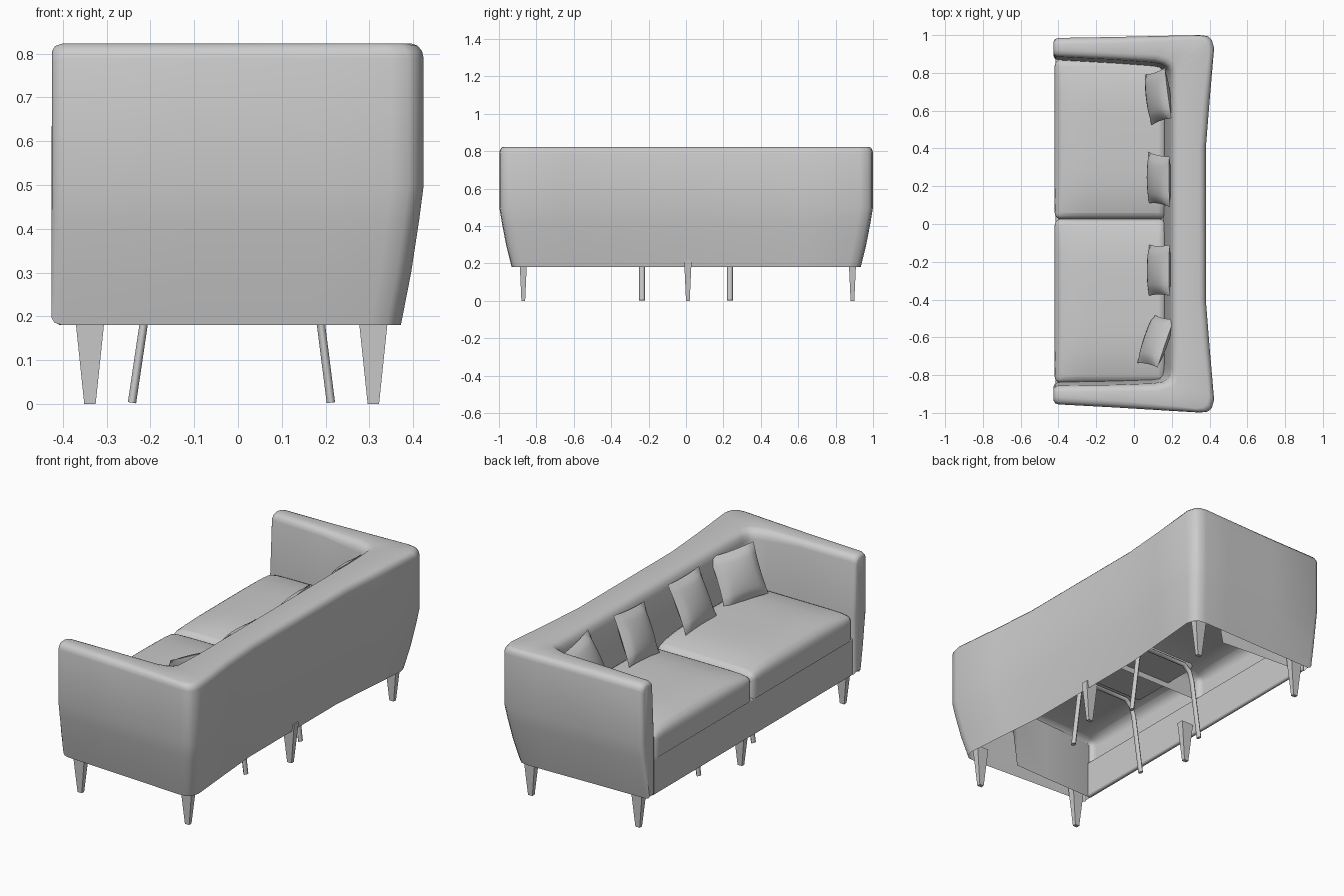
import bpy, bmesh, math
from mathutils import Matrix, Vector

if "Cube" in bpy.data.objects:
    bpy.data.objects.remove(bpy.data.objects["Cube"])


def finish(name, bm, angle=40, recalc=True):
    if recalc:
        bmesh.ops.recalc_face_normals(bm, faces=bm.faces)
    me = bpy.data.meshes.new(name)
    bm.to_mesh(me)
    bm.free()
    ob = bpy.data.objects.new(name, me)
    bpy.context.collection.objects.link(ob)
    bpy.ops.object.select_all(action='DESELECT')
    ob.select_set(True)
    bpy.context.view_layer.objects.active = ob
    bpy.ops.object.shade_smooth_by_angle(angle=math.radians(angle))
    return ob


# Upholstered shell: an open-bottomed section swept round a U-shaped plan
outer = [(-.40, .985), (-.1, .99), (.2, .997), (.35, 1.0), (.39, .994), (.412, .975), (.424, .93), (.40, .65), (.38, .4)]
in_top = [(-.40, .885), (-.1, .87), (.1, .855), (.15, .845), (.175, .83), (.19, .81), (.195, .77), (.195, .65), (.195, .4)]
in_low = [(-.40, .868), (-.1, .85), (.1, .835), (.135, .828), (.15, .81), (.155, .78), (.157, .74), (.157, .6), (.157, .4)]


def both_sides(pts):
    other = [(x, -(y - .03 * max(0, .4 - x) / .8)) for x, y in pts]
    return [Vector(p) for p in pts + other[::-1]]


def section(o, t, i, zlow, r_in):
    k = max(0, (o.x + .42) / .84)
    inward = (t - o).normalized()
    taper = lambda f: Vector((o.x - .052 * k * f, o.y * (1 - .066 * f)))
    pts = [(taper(1), .18), (taper(.55), .3), (taper(.2), .42), (o, .5), (o, .788)]
    for a in (30, 60, 90):
        a = math.radians(a)
        pts.append((o + inward * .035 * (1 - math.cos(a)), .788 + .035 * math.sin(a)))
    for a in (90, 60, 30, 0):
        a = math.radians(a)
        pts.append((t - inward * r_in * (1 - math.cos(a)), .823 - r_in * (1 - math.sin(a))))
    pts += [(i, .5), (i, zlow)]
    return [Vector((p.x, p.y, z)) for p, z in pts]


O, T, I = both_sides(outer), both_sides(in_top), both_sides(in_low)
rings = []
for n, (o, t, i) in enumerate(zip(O, T, I)):
    m = min(n, len(O) - 1 - n)
    rings.append(section(o, t, i, .18 if m < 3 else .4, .035 if m < 2 else .05))


def end_ring(ring, dx, inset):
    yc = (ring[3].y + ring[-1].y) / 2
    return [Vector((p.x - dx, yc + (p.y - yc) * (1 - inset / .055), .5 + (p.z - .5) * (1 - inset / .32))) for p in ring]


rings = ([end_ring(rings[0], .025, .018), end_ring(rings[0], .018, .006)] + rings
         + [end_ring(rings[-1], .018, .006), end_ring(rings[-1], .025, .018)])
bm = bmesh.new()
vr = [[bm.verts.new(p) for p in r] for r in rings]
for a, b in zip(vr, vr[1:]):
    for j in range(len(a) - 1):
        bm.faces.new((a[j], a[j + 1], b[j + 1], b[j]))
bm.faces.new(vr[0])
bm.faces.new(vr[-1])
finish("sofa_shell", bm, 50)


# Front rail and seat cushions (cushions are hollow underneath)
def padded_box(name, lo, hi, crown, width):
    lo, hi = Vector(lo), Vector(hi)
    mid, half = (lo + hi) / 2, (hi - lo) / 2
    bm = bmesh.new()
    bmesh.ops.create_cube(bm, size=2)
    flat = [e for e in bm.edges if abs(e.verts[0].co.z - e.verts[1].co.z) < .1]
    if crown:
        bmesh.ops.subdivide_edges(bm, edges=flat, cuts=9, use_grid_fill=True)
    for v in bm.verts:
        u, w, s = v.co
        v.co = Vector((mid.x + u * half.x, mid.y + w * half.y, mid.z + s * half.z))
        if s > 0:
            fall = 1 - u ** 4 if u < 0 else 1
            v.co.z += crown * fall * (1 - w ** 4)
    if crown:
        bmesh.ops.recalc_face_normals(bm, faces=bm.faces)
        under = [f for f in bm.faces if all(abs(v.co.z - lo.z) < 1e-4 for v in f.verts)]
        bmesh.ops.delete(bm, geom=under, context='FACES')
    ob = finish(name, bm, 50, not crown)
    mod = ob.modifiers.new("rounding", 'BEVEL')
    mod.width, mod.segments = width, 4
    mod.limit_method, mod.angle_limit = 'ANGLE', math.radians(50)


padded_box("front_rail", (-.415, -.85, .18), (-.39, .88, .385), 0, .011)
padded_box("seat_cushion_a", (-.42, -.842, .38), (.17, .027, .515), .04, .035)
padded_box("seat_cushion_b", (-.42, .025, .38), (.17, .872, .515), .04, .035)


# Throw pillows: two domed sheets joined at a pinched seam
def pillow(name, x, y, yaw, roll, r=.135):
    bm = bmesh.new()
    for side in (1, -1):
        g = bmesh.ops.create_grid(bm, x_segments=10, y_segments=10, size=1)
        for v in g["verts"]:
            u, w = v.co.x, v.co.y
            dome = math.sqrt(max(0, (1 - u * u) * (1 - w * w)))
            v.co = Vector((u * r * (1 - .05 * (1 - w * w)), w * r * (1 - .05 * (1 - u * u)), side * .043 * dome))
    bmesh.ops.remove_doubles(bm, verts=bm.verts, dist=.0005)
    rot = lambda a, ax: Matrix.Rotation(math.radians(a), 4, ax)
    bm.transform(Matrix.Translation((x, y, .67)) @ rot(yaw, 'Z') @ rot(24 - 90, 'Y') @ rot(roll, 'Z'))
    finish(name, bm, 60)


for n, p in enumerate([(.128, .675, 5, 6), (.133, .235, 3, -6), (.133, -.245, 0, 0), (.115, -.62, -20, 3)]):
    pillow(f"pillow_{n + 1}", *p)

# Tapered sofa legs
for row, x in (("front", -.338), ("back", .309)):
    for y in (-.87, .01, .89):
        bm = bmesh.new()
        bmesh.ops.create_cube(bm, size=2)
        for v in bm.verts:
            top = v.co.z > 0
            v.co = Vector((x + v.co.x * (.036 if top else .013), y + v.co.y * (.02 if top else .01), .22 if top else 0))
        finish(row + "_leg", bm, 20)

# Small arched frame with a pad, hidden beneath the seat
for y in (-.235, .235):
    cu = bpy.data.curves.new("under_frame", 'CURVE')
    cu.dimensions = '3D'
    cu.bevel_depth, cu.bevel_resolution, cu.use_fill_caps = .011, 1, True
    path = [(-.242, .003), (-.195, .32), (-.178, .375), (-.14, .405), (.12, .405), (.158, .375), (.172, .32), (.212, .003)]
    sp = cu.splines.new('POLY')
    sp.points.add(len(path) - 1)
    for pt, (px, pz) in zip(sp.points, path):
        pt.co = (px, 0, pz, 1)
    ob = bpy.data.objects.new("under_frame", cu)
    ob.location.y, ob.scale.y = y, 1.4
    bpy.context.collection.objects.link(ob)
padded_box("under_pad", (-.22, -.22, .41), (.18, .22, .45), 0, .018)
